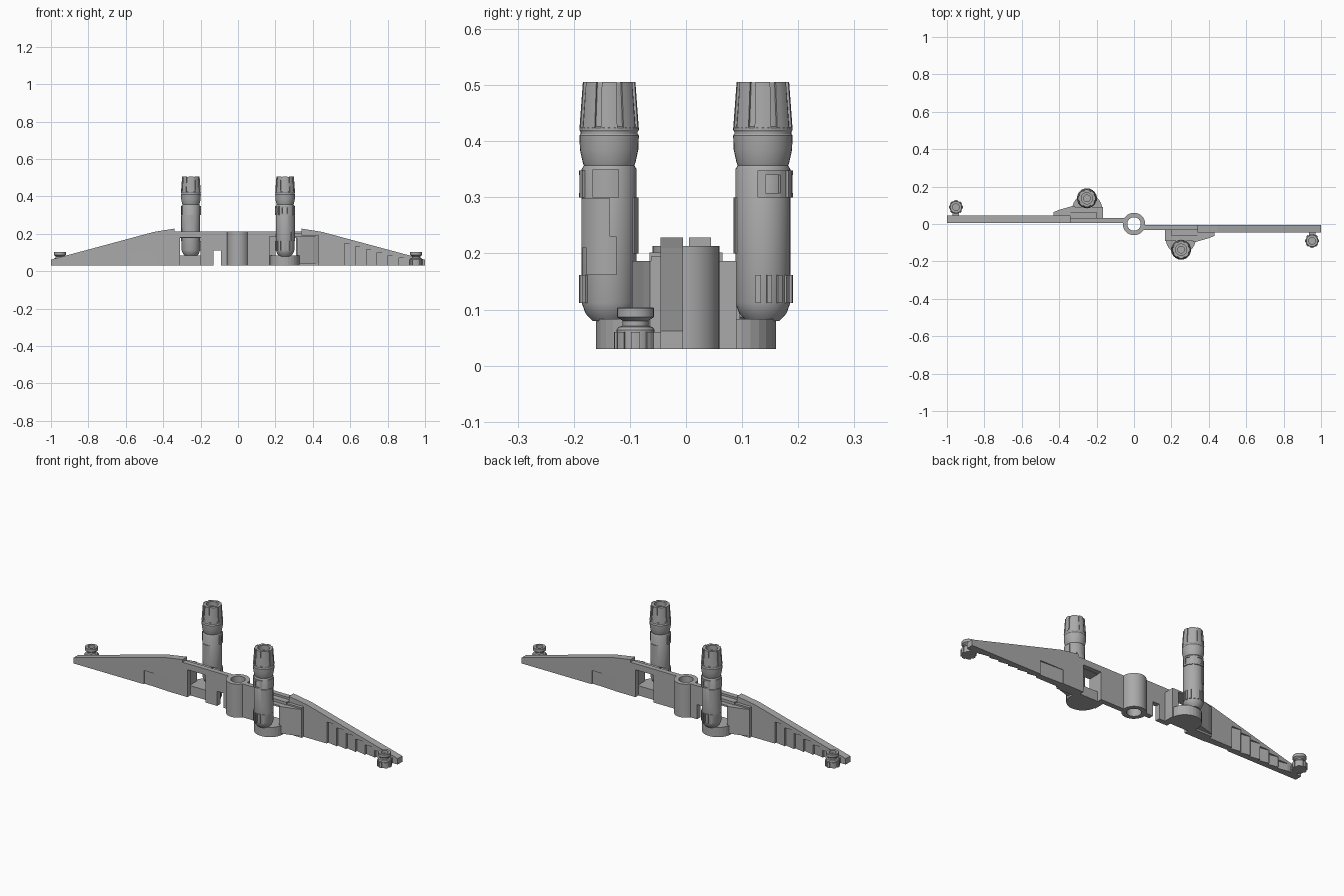
import bpy, bmesh, math
from mathutils import Vector

if "Cube" in bpy.data.objects:
    bpy.data.objects.remove(bpy.data.objects["Cube"])

FLOOR = 0.03
ENGINE = Vector((0.252, -0.137, 0))
KNOB = Vector((0.952, -0.09, 0))

grey = bpy.data.materials.new("plain_grey")
grey.use_nodes = True
grey.diffuse_color = (0.4, 0.4, 0.4, 1)
grey.node_tree.nodes["Principled BSDF"].inputs["Base Color"].default_value = (0.4, 0.4, 0.4, 1)


def finish(name, bm, smooth=False):
    bmesh.ops.recalc_face_normals(bm, faces=bm.faces)
    mesh = bpy.data.meshes.new(name)
    bm.to_mesh(mesh)
    bm.free()
    mesh.materials.append(grey)
    obj = bpy.data.objects.new(name, mesh)
    bpy.context.collection.objects.link(obj)
    if smooth:
        select(obj)
        bpy.ops.object.shade_smooth_by_angle(angle=math.radians(32))
    return obj


def select(obj):
    bpy.ops.object.select_all(action="DESELECT")
    obj.select_set(True)
    bpy.context.view_layer.objects.active = obj


def prism(bm, points, direction):
    """Extrude a flat outline along a direction."""
    face = bm.faces.new([bm.verts.new(p) for p in points])
    out = bmesh.ops.extrude_face_region(bm, geom=[face], use_keep_orig=True)
    verts = [v for v in out["geom"] if isinstance(v, bmesh.types.BMVert)]
    bmesh.ops.translate(bm, verts=verts, vec=direction)


def upright(bm, outline, z0, z1):
    prism(bm, [(x, y, z0) for x, y in outline], (0, 0, z1 - z0))


def box(bm, x0, x1, y0, y1, z0, z1):
    upright(bm, [(x0, y0), (x1, y0), (x1, y1), (x0, y1)], z0, z1)


def lathe(name, profile, centre=Vector(), closed=False, steps=32):
    bm = bmesh.new()
    verts = [bm.verts.new(centre + Vector((r, 0, z))) for r, z in profile]
    edges = [bm.edges.new(pair) for pair in zip(verts, verts[1:])]
    if closed:
        edges.append(bm.edges.new((verts[-1], verts[0])))
    bmesh.ops.spin(bm, geom=verts + edges, cent=centre, axis=(0, 0, 1),
                   angle=math.tau, steps=steps)
    bmesh.ops.remove_doubles(bm, verts=bm.verts, dist=0.0002)
    return finish(name, bm, True)


def arc_pad(bm, centre, a0, a1, z0, z1, r_in, r_out, taper=0.0):
    """Curved plate hugging a cylinder or cone."""
    n = max(1, round((a1 - a0) / 12))
    rows = []
    for i in range(n + 1):
        a = math.radians(a0 + (a1 - a0) * i / n)
        way = Vector((math.cos(a), math.sin(a), 0))
        rows.append([bm.verts.new(centre + way * r + Vector((0, 0, z))) for r, z in
                     ((r_in, z0), (r_out, z0), (r_out - taper, z1), (r_in - taper, z1))])
    for a, b in zip(rows, rows[1:]):
        for k in range(4):
            bm.faces.new((a[k], a[(k + 1) % 4], b[(k + 1) % 4], b[k]))
    bm.faces.new(rows[0])
    bm.faces.new(rows[-1][::-1])


def turned_copy(obj, name):
    twin = obj.copy()
    twin.name = name
    twin.rotation_euler.z = math.pi
    bpy.context.collection.objects.link(twin)


def wing_top(x):
    return 0.21 + (x - 0.45) * (0.062 - 0.21) / 0.55


def wing(name, notched):
    # inner beam with the engine opening, optionally a small notch
    bm = bmesh.new()
    outline = [(0.045, FLOOR)]
    if notched:
        outline += [(0.09, FLOOR), (0.09, 0.11), (0.13, 0.11), (0.13, FLOOR)]
    outline += [(0.2, FLOOR), (0.2, 0.18), (0.31, 0.18), (0.31, FLOOR),
                (0.345, FLOOR), (0.345, 0.213), (0.045, 0.213)]
    prism(bm, [(x, -0.005, z) for x, z in outline], (0, -0.027, 0))
    beam = finish(name + "_beam", bm)

    # tapering outer blade
    bm = bmesh.new()
    outline = [(0.34, FLOOR), (1, FLOOR), (1, 0.062), (0.45, 0.21), (0.34, 0.228)]
    prism(bm, [(x, -0.005, z) for x, z in outline], (0, -0.04, 0))
    blade = finish(name + "_blade", bm)

    # stepped louvres on one face, shallow hatch on the other
    bm = bmesh.new()
    for i in range(6):
        x0, x1 = 0.57 + 0.058 * i, 0.626 + 0.058 * i
        top = wing_top(x1) - 0.015
        upright(bm, [(x0, -0.032), (x0, -0.05), (x1, -0.05), (x1, -0.043)], 0, top)
    prism(bm, [(0.575, -0.013, 0), (0.575, 0, 0), (0.435, 0, 0), (0.435, -0.007, 0)], (0, 0, 0.105))
    cutter = finish("cutter", bm)
    cutter.hide_render = True
    mod = blade.modifiers.new("louvres", "BOOLEAN")
    mod.operation, mod.object, mod.solver = "DIFFERENCE", cutter, "EXACT"
    select(blade)
    bpy.ops.object.modifier_apply(modifier=mod.name)
    bpy.data.objects.remove(cutter)
    return beam, blade


wing("left_wing", False)
for part in wing("right_wing", True):
    part.rotation_euler.z = math.pi

# Central hinge tube
lathe("hinge_tube", [(0.06, FLOOR), (0.06, 0.213), (0.036, 0.213), (0.036, FLOOR)], closed=True)

# Engine mount: rounded foot, side walls, roof and fairing
bm = bmesh.new()
foot = [(0.17, -0.03), (0.33, -0.03)]
foot += [(0.25 + 0.08 * math.cos(math.pi * i / 14), -0.08 - 0.08 * math.sin(math.pi * i / 14))
         for i in range(15)][:]
upright(bm, [foot[0], foot[1]] + foot[2:], FLOOR, 0.083)
box(bm, 0.165, 0.2, -0.09, -0.03, FLOOR, 0.187)
box(bm, 0.2, 0.33, -0.09, -0.03, 0.178, 0.187)
box(bm, 0.2, 0.34, -0.065, -0.03, 0.187, 0.202)
fairing = [(0.315, -0.03), (0.43, -0.03), (0.43, -0.064), (0.4, -0.076), (0.33, -0.096), (0.315, -0.096)]
upright(bm, fairing, 0.04, 0.187)
upright(bm, [(x, max(y, -0.062)) for x, y in fairing[:3]] + [(0.315, -0.062)], FLOOR, 0.195)
mount = finish("left_mount", bm)

# Engine body
body = lathe("left_engine", [
    (0, 0.08), (0.03, 0.08), (0.042, 0.093), (0.049, 0.112), (0.049, 0.35), (0.045, 0.357),
    (0.047, 0.362), (0.052, 0.385), (0.053, 0.41), (0.051, 0.413), (0.051, 0.417),
    (0.053, 0.42), (0.053, 0.424), (0.049, 0.426), (0.043, 0.505), (0.03, 0.505),
    (0.03, 0.48), (0.018, 0.48), (0.018, 0.44), (0, 0.44)], ENGINE)

# Raised panels, framed windows and vents on the engine
bm = bmesh.new()
for a0, a1, z0, z1 in ((-34, 20, 0.3, 0.35), (-70, 2, 0.21, 0.298), (-50, 14, 0.162, 0.23),
                       (60, 110, 0.2, 0.3)):
    arc_pad(bm, ENGINE, a0, a1, z0, z1, 0.046, 0.0525)
for a in (170, 238):
    arc_pad(bm, ENGINE, a, a + 15, 0.3, 0.348, 0.046, 0.054)
    arc_pad(bm, ENGINE, a + 45, a + 60, 0.3, 0.348, 0.046, 0.054)
    for z in (0.3, 0.34):
        arc_pad(bm, ENGINE, a + 15, a + 45, z, z + 0.008, 0.046, 0.054)
for a in range(166, 310, 22):
    arc_pad(bm, ENGINE, a, a + 10, 0.112, 0.162, 0.046, 0.054)
panels = finish("left_engine_panels", bm, True)

# Nozzle ribs
bm = bmesh.new()
for i in range(8):
    arc_pad(bm, ENGINE, 45 * i - 16, 45 * i + 16, 0.424, 0.506, 0.046, 0.053, 0.006)
ribs = finish("left_nozzle_ribs", bm, True)

# Wing tip knob with a small bracket and side blocks
knob = lathe("left_tip_knob", [
    (0, FLOOR), (0.034, FLOOR), (0.034, 0.064), (0.03, 0.069), (0.023, 0.071), (0.023, 0.08),
    (0.033, 0.087), (0.033, 0.102), (0.031, 0.104), (0.018, 0.104), (0.018, 0.088), (0, 0.088)],
    KNOB, steps=24)
bm = bmesh.new()
for i in range(8):
    arc_pad(bm, KNOB, 45 * i - 12, 45 * i + 12, FLOOR, 0.06, 0.03, 0.038)
box(bm, 0.935, 0.97, -0.07, -0.03, FLOOR, 0.06)
blocks = finish("left_tip_blocks", bm)

# Opposite side is the same set turned half a circle
for part in (mount, body, panels, ribs, knob, blocks):
    turned_copy(part, part.name.replace("left", "right"))
